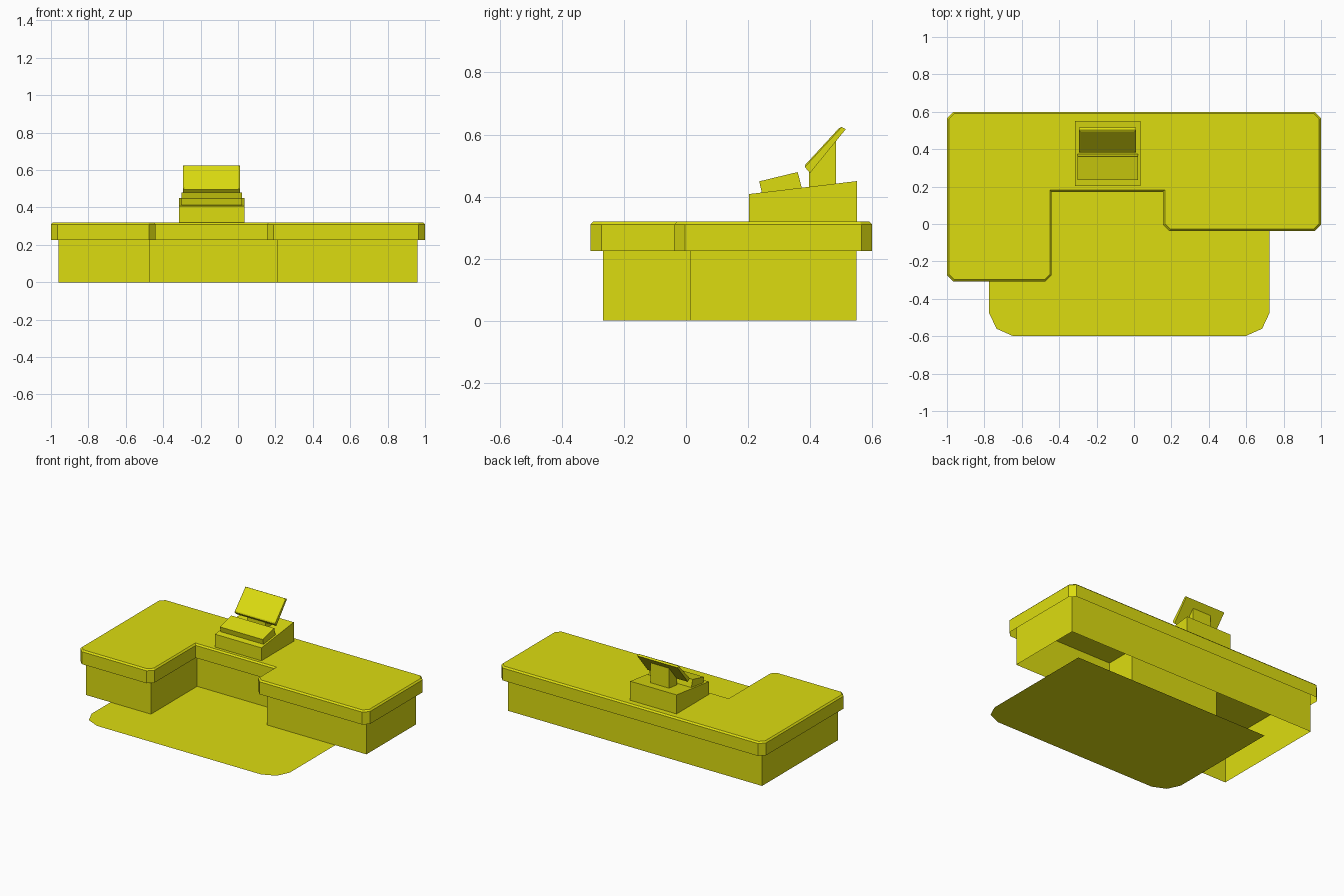
import bpy, bmesh
from mathutils import Vector

if "Cube" in bpy.data.objects:
    bpy.data.objects.remove(bpy.data.objects["Cube"])

yellow = bpy.data.materials.new("yellow")
yellow.diffuse_color = (0.72, 0.72, 0.005, 1)
yellow.use_nodes = True
yellow.node_tree.nodes["Principled BSDF"].inputs["Base Color"].default_value = yellow.diffuse_color


def finish(name, bm):
    me = bpy.data.meshes.new(name)
    bm.to_mesh(me)
    bm.free()
    me.materials.append(yellow)
    ob = bpy.data.objects.new(name, me)
    bpy.context.collection.objects.link(ob)
    return ob


def shell(name, outline, z0, z1, rim=0.0):
    """Counter-clockwise plan outline raised to a capped shell, open below, optional sloped rim."""
    bm = bmesh.new()
    low = [bm.verts.new((x, y, z0)) for x, y in outline]
    high = [bm.verts.new((x, y, z1 - rim)) for x, y in outline]
    n = len(outline)
    for i in range(n):
        j = (i + 1) % n
        bm.faces.new((low[i], low[j], high[j], high[i]))
    cap = bm.faces.new(high)
    bm.normal_update()
    if rim:
        bmesh.ops.inset_individual(bm, faces=[cap], thickness=rim, depth=rim,
                                   use_even_offset=True)
    return finish(name, bm)


def side_profile(name, profile, x0, x1):
    """Side (y, z) profile extruded across x."""
    bm = bmesh.new()
    face = bm.faces.new([bm.verts.new((x0, y, z)) for y, z in profile])
    ext = bmesh.ops.extrude_face_region(bm, geom=[face])
    verts = [g for g in ext["geom"] if isinstance(g, bmesh.types.BMVert)]
    bmesh.ops.translate(bm, verts=verts, vec=Vector((x1 - x0, 0, 0)))
    bmesh.ops.recalc_face_normals(bm, faces=bm.faces[:])
    return finish(name, bm)


# Worktop: U-shaped slab with cut outer corners and a sloped top rim
c = 0.035
shell("worktop", [
    (-1, 0.60 - c), (-1, -0.308 + c), (-1 + c, -0.308), (-0.44 - c, -0.308), (-0.44, -0.308 + c),
    (-0.44, 0.172), (0.155, 0.172), (0.155, -0.038 + c), (0.155 + c, -0.038),
    (1 - c, -0.038), (1, -0.038 + c), (1, 0.60 - c), (1 - c, 0.60), (-1 + c, 0.60)],
    0.225, 0.32, 0.01)

# Cabinet walls under the worktop, open at the bottom
shell("cabinet", [
    (-0.96, 0.55), (-0.96, -0.268), (-0.47, -0.268), (-0.47, 0.23),
    (0.21, 0.23), (0.21, 0.015), (0.96, 0.015), (0.96, 0.55)], 0.0, 0.29)

# Floor mat with rounded front corners
bm = bmesh.new()
half = [(0.75, 0.33), (0.75, -0.475), (0.71, -0.56), (0.62, -0.60)]
mat_outline = [(-x, y) for x, y in half] + [(x, y) for x, y in reversed(half)]
bm.faces.new([bm.verts.new((x - 0.025, y, 0)) for x, y in mat_outline])
finish("floor_mat", bm)

# Terminal: sloped base, keypad and screen stand
side_profile("terminal_base", [(0.203, 0.315), (0.552, 0.315), (0.552, 0.45), (0.203, 0.408)],
             -0.315, 0.035)
side_profile("keypad", [(0.245, 0.41), (0.374, 0.425), (0.36, 0.479), (0.236, 0.449)],
             -0.302, 0.022)
side_profile("screen_stand", [(0.397, 0.42), (0.483, 0.43), (0.483, 0.58), (0.397, 0.485)],
             -0.21, -0.07)

# Tilted screen with a bevelled front edge
screen = side_profile("screen", [(0.40, 0.476), (0.515, 0.617), (0.502, 0.624), (0.383, 0.495)],
                      -0.295, 0.01)
bm = bmesh.new()
bm.from_mesh(screen.data)
bm.normal_update()
front = min(bm.faces, key=lambda f: f.normal.y - f.normal.z)
bmesh.ops.inset_individual(bm, faces=[front], thickness=0.008, depth=0.004, use_even_offset=True)
bm.to_mesh(screen.data)
bm.free()
